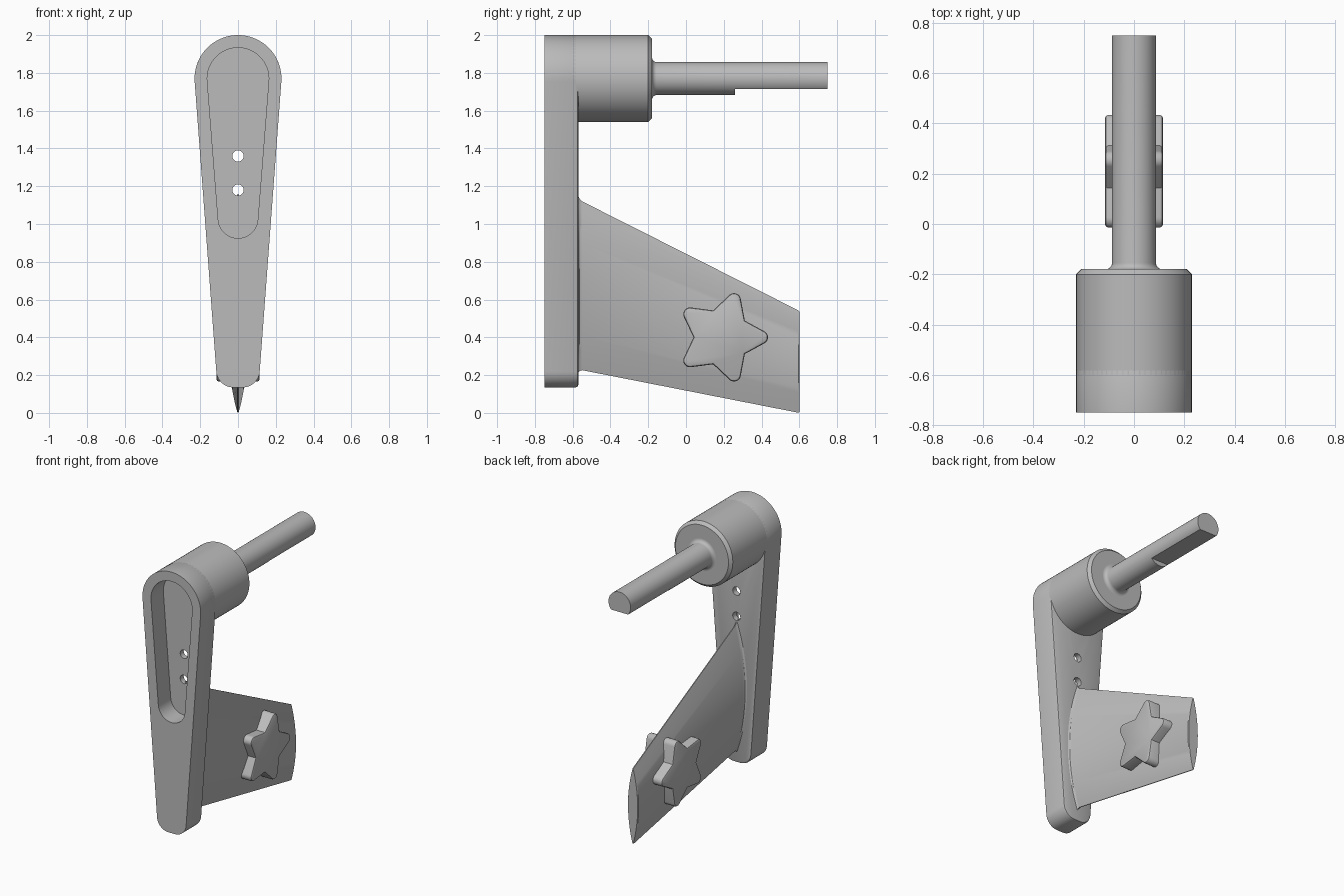
import bpy, bmesh
from math import sin, cos, pi, atan2, radians
from mathutils import Vector

if "Cube" in bpy.data.objects:
    bpy.data.objects.remove(bpy.data.objects["Cube"])

GREY = (0.5, 0.5, 0.5, 1)
metal = bpy.data.materials.new("plain grey")
metal.use_nodes = True
metal.diffuse_color = GREY
metal.node_tree.nodes["Principled BSDF"].inputs["Base Color"].default_value = GREY

AXIS_Z = 1.77            # height of hub and shaft axis
FRONT, BACK = -0.75, -0.57


def loft(name, rings):
    """Skin a list of closed rings and cap both ends."""
    bm = bmesh.new()
    loops = [[bm.verts.new(p) for p in ring] for ring in rings]
    for a, b in zip(loops, loops[1:]):
        for i in range(len(a)):
            j = (i + 1) % len(a)
            bm.faces.new((a[i], a[j], b[j], b[i]))
    bm.faces.new(loops[0])
    bm.faces.new(loops[-1])
    bmesh.ops.recalc_face_normals(bm, faces=bm.faces)
    mesh = bpy.data.meshes.new(name)
    bm.to_mesh(mesh)
    bm.free()
    mesh.materials.append(metal)
    obj = bpy.data.objects.new(name, mesh)
    bpy.context.collection.objects.link(obj)
    return obj


def arc(cx, cy, r, start, end, n):
    return [(cx + r * cos(start + (end - start) * i / n),
             cy + r * sin(start + (end - start) * i / n)) for i in range(n + 1)]


def teardrop(z_top, r_top, z_low, r_low, spread=0.0, grow=0.0):
    """Tapered slot: large round top, small round foot widened by spread."""
    a = atan2(r_top - r_low - spread, z_top - z_low)
    return (arc(0, z_top, r_top + grow, -a, pi + a, 48)
            + arc(-spread, z_low, r_low + grow, pi + a, 1.5 * pi, 12)
            + arc(spread, z_low, r_low + grow, 1.5 * pi + 0.01, 2 * pi - a, 12))


def at_y(outline, y):
    return [(x, y, z) for x, z in outline]


def lathe(name, profile, z=AXIS_Z, x=0, n=64):
    """Turn (y, radius) pairs around an axis along y."""
    return loft(name, [[(x + r * cos(2 * pi * i / n), y, z + r * sin(2 * pi * i / n))
                        for i in range(n)] for y, r in profile])


def activate(obj):
    bpy.ops.object.select_all(action='DESELECT')
    obj.select_set(True)
    bpy.context.view_layer.objects.active = obj


def cut(obj, cutter):
    mod = obj.modifiers.new("cut", 'BOOLEAN')
    mod.operation, mod.solver, mod.object = 'DIFFERENCE', 'EXACT', cutter
    activate(obj)
    bpy.ops.object.modifier_apply(modifier=mod.name)
    bpy.data.objects.remove(cutter)


def smooth(obj):
    activate(obj)
    bpy.ops.object.shade_smooth_by_angle(angle=radians(30))


# Tapered arm with softened back edge
foot = (AXIS_Z, 0.23, 0.225, 0.09, 0.025)
arm = loft("arm", [at_y(teardrop(*foot), FRONT),
                   at_y(teardrop(*foot), BACK - 0.014),
                   at_y(teardrop(*foot, grow=-0.004), BACK - 0.004),
                   at_y(teardrop(*foot, grow=-0.014), BACK)])

# Front pocket and two through holes
slot = teardrop(AXIS_Z, 0.163, 1.03, 0.105)
cut(arm, loft("pocket_cutter", [at_y(slot, FRONT - 0.1), at_y(slot, FRONT + 0.14)]))
for z in (1.18, 1.36):
    cut(arm, lathe("hole_cutter", [(-1, 0.03), (-0.4, 0.03)], z=z, n=32))
smooth(arm)

# Hub behind the arm
hub = lathe("hub", [(BACK - 0.03, 0.23), (-0.2, 0.23), (-0.18, 0.21)])
smooth(hub)

# Shaft with a filleted base and a flat on the underside
R = 0.0875
fillet = [(-0.18 + 0.025 * (1 - cos(t * pi / 12)), R + 0.025 * (1 - sin(t * pi / 12)))
          for t in range(7)]
shaft = lathe("shaft", [(-0.2, R + 0.025)] + fillet + [(0.75, R)])
box = [(-0.2, 1.5), (0.2, 1.5), (0.2, 1.715), (-0.2, 1.715)]
cut(shaft, loft("flat_cutter", [at_y(box, 0.26), at_y(box, 0.9)]))
smooth(shaft)


# Fin: lens sections shrinking from root to tip
def lens(y, grow=0.0, n=20):
    t = (y - BACK) / (0.6 - BACK)
    low, high = 0.23 * (1 - t) - grow, 1.13 + (0.54 - 1.13) * t + grow
    half = 0.063 + (0.039 - 0.063) * t + grow
    side = [(half * 4 * u * (1 - u) + 0.003, low + (high - low) * u)
            for u in (i / n for i in range(n + 1))]
    return at_y(side + [(-x, z) for x, z in reversed(side)], y)


fin = loft("fin", [lens(BACK - 0.02, 0.018), lens(BACK, 0.018), lens(BACK + 0.006, 0.007),
                   lens(BACK + 0.02), lens(0.595), lens(0.6, -0.004)])
smooth(fin)


# Rounded star passing through the fin, raised on both sides
def star(x, inset):
    pts = []
    for k in range(5):
        a = 2 * pi * k / 5
        pts += arc(0.19 + 0.208 * cos(a), 0.4 + 0.208 * sin(a), 0.036 - inset,
                   a - 1.1, a + 1.1, 10)
        b = a + pi / 5
        r = 0.15 - inset
        pts.append((0.19 + r * cos(b), 0.4 + r * sin(b)))
    return [(x, y, z) for y, z in pts]


badge = loft("star", [star(-0.115, 0.012), star(-0.111, 0.004), star(-0.103, 0),
                      star(0.103, 0), star(0.111, 0.004), star(0.115, 0.012)])
smooth(badge)
